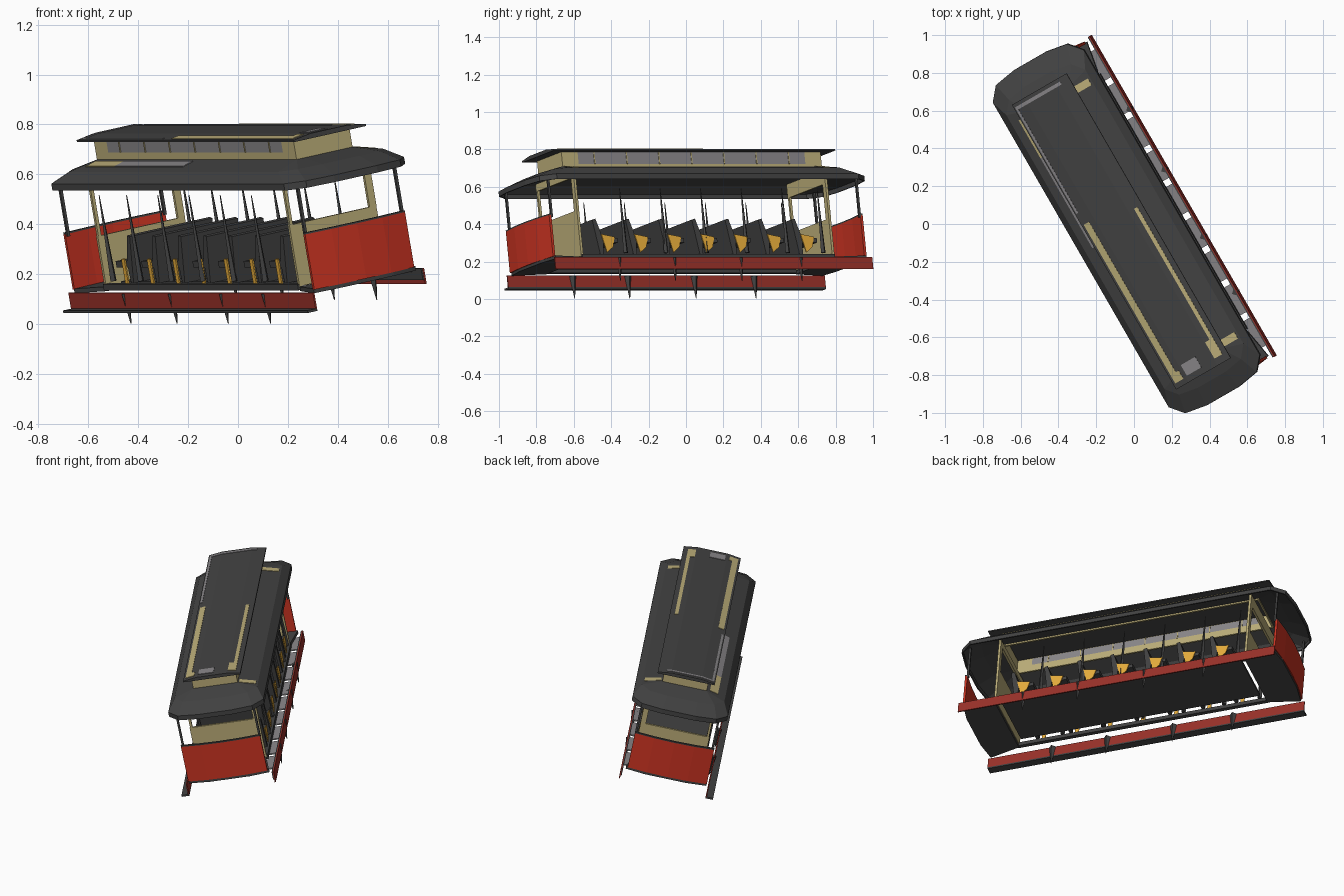
import bpy, bmesh
from math import radians
from mathutils import Matrix, Vector

if "Cube" in bpy.data.objects:
    bpy.data.objects.remove(bpy.data.objects["Cube"])

# Whole car is turned and leans to one side
PLACE = (Matrix.Translation((0.06, 0.034, 0.0134))
         @ Matrix.Rotation(radians(30), 4, 'Z')
         @ Matrix.Rotation(radians(-11), 4, 'Y'))


def material(name, rgb):
    m = bpy.data.materials.new(name)
    m.use_nodes = True
    m.diffuse_color = (*rgb, 1)
    m.node_tree.nodes["Principled BSDF"].inputs["Base Color"].default_value = (*rgb, 1)
    return m


CHARCOAL = material("charcoal", (0.055, 0.055, 0.055))
RED = material("bright red", (0.6, 0.034, 0.016))
MAROON = material("dark red", (0.32, 0.03, 0.022))
BEIGE = material("beige", (0.5, 0.42, 0.19))
GREY = material("window grey", (0.25, 0.24, 0.25))
GOLD = material("golden wood", (0.8, 0.42, 0.045))


def finish(name, bm, mat):
    bmesh.ops.recalc_face_normals(bm, faces=bm.faces)
    bm.transform(PLACE)
    mesh = bpy.data.meshes.new(name)
    bm.to_mesh(mesh)
    bm.free()
    mesh.materials.append(mat)
    ob = bpy.data.objects.new(name, mesh)
    bpy.context.collection.objects.link(ob)
    return ob


def prism(name, pts, axis, lo, hi, mat):
    """Extrude a flat outline along one axis."""
    place = {'X': lambda p, t: (t, p[0], p[1]),
             'Y': lambda p, t: (p[0], t, p[1]),
             'Z': lambda p, t: (p[0], p[1], t)}[axis]
    bm = bmesh.new()
    face = bm.faces.new([bm.verts.new(place(p, lo)) for p in pts])
    ext = bmesh.ops.extrude_face_region(bm, geom=[face])
    move = Vector(place((0, 0), hi - lo))
    bmesh.ops.translate(bm, vec=move,
                        verts=[v for v in ext["geom"] if isinstance(v, bmesh.types.BMVert)])
    return finish(name, bm, mat)


def box(name, x, y, z, mat):
    pts = [(x[0], y[0]), (x[1], y[0]), (x[1], y[1]), (x[0], y[1])]
    return prism(name, pts, 'Z', z[0], z[1], mat)


def spike(name, x, y, base, tip, radius):
    """Thin four-sided taper from base height to tip height."""
    bm = bmesh.new()
    bmesh.ops.create_cone(bm, segments=4, radius1=radius, radius2=0.002, depth=abs(tip - base),
                          cap_ends=True)
    if tip < base:
        bm.transform(Matrix.Scale(-1, 4, (0, 0, 1)))
    bm.transform(Matrix.Translation((x, y, (base + tip) / 2)))
    return finish(name, bm, CHARCOAL)


# Floor, sills and step boards
box("floor", (-0.15, 0.2), (-0.74, 0.74), (0.175, 0.19), CHARCOAL)
for side, s in (("right", 1), ("left", -1)):
    box(side + "_sill", sorted((s * 0.19, s * 0.212)), (-0.78, 0.78), (0.165, 0.19), CHARCOAL)
    box(side + "_step_board", sorted((s * 0.255, s * 0.262)), (-0.98, 0.98), (0.1, 0.165), MAROON)
    for y in (-0.58, -0.24, 0.17, 0.54):
        spike(side + "_step_bracket", s * 0.25, y, 0.16, 0.037, 0.02)
    for y in (-0.5, -0.25, 0, 0.25, 0.5, 0.72):
        spike(side + "_post", s * 0.195, y, 0.2, 0.55, 0.014)
box("left_step_plank", (-0.3, -0.255), (-0.98, 0.98), (0.09, 0.1), CHARCOAL)
box("right_board_backing", (0.249, 0.255), (-0.978, 0.978), (0.118, 0.165), CHARCOAL)
for i in range(-4, 5):
    y = i * 0.205
    box("right_step_tread", (0.205, 0.249), (y - 0.085, y + 0.085), (0.152, 0.16), GREY)

# End platforms, dashes and bulkheads
arc = [(-0.246, 0.968), (-0.13, 0.982), (-0.012, 0.987), (0.11, 0.982), (0.225, 0.968)]
for end, s, sill, header in (("front", -1, 0.43, 0.61), ("back", 1, 0.385, 0.575)):
    outer = [(x, s * y) for x, y in arc]
    inner = [(x, s * (y - 0.014)) for x, y in reversed(arc)]
    prism(end + "_dash", outer + inner, 'Z', 0.175, 0.4, RED)
    prism(end + "_dash_rail", outer + inner, 'Z', 0.4, 0.407, CHARCOAL)
    prism(end + "_platform", [(-0.2, s * 0.77), (0.2, s * 0.77), (0.235, s * 0.96),
                              (0.12, s * 0.98), (-0.12, s * 0.98), (-0.245, s * 0.96)],
          'Z', 0.16, 0.178, CHARCOAL)
    wall = sorted((s * 0.768, s * 0.782))
    box(end + "_bulkhead", (-0.205, 0.205), wall, (0.18, sill), BEIGE)
    box(end + "_bulkhead_header", (-0.205, 0.205), wall, (header, 0.65), BEIGE)
    for x, half in ((-0.195, 0.007), (0.19, 0.016)):
        box(end + "_bulkhead_post", (x - half, x + half), wall, (sill, header), BEIGE)
    for x in (-0.235, 0.22):
        box(end + "_corner_post", (x - 0.006, x + 0.006),
            sorted((s * 0.945, s * 0.957)), (0.39, 0.61), CHARCOAL)

# Benches across the car
bench = [(-0.045, 0.19), (-0.025, 0.19), (-0.02, 0.255), (0.07, 0.255),
         (0.07, 0.28), (-0.02, 0.28), (-0.055, 0.385), (-0.075, 0.38)]
for i in range(-3, 4):
    y = i * 0.205
    prism("bench", [(y + p, z) for p, z in bench], 'X', -0.19, 0.2, CHARCOAL)
    prism("bench_right_end", [(y - 0.005, 0.2), (y + 0.035, 0.23), (y + 0.05, 0.285),
                              (y - 0.03, 0.3)], 'X', 0.2, 0.206, GOLD)
    box("bench_left_end", (-0.196, -0.19), (y - 0.012, y + 0.012), (0.19, 0.29), GOLD)

# Lower roof shell: rings from eave up to the raised centre
quarter = [(0.28, 0.93), (0.22, 1.0), (0.1, 1.02)]
outline = quarter + [(-x, y) for x, y in reversed(quarter)]
outline += [(-x, -y) for x, y in outline]


def clamp(v, limit):
    return max(-limit, min(limit, v))


rings = [[(x, y, 0.586) for x, y in outline],
         [(x, y, 0.612) for x, y in outline],
         [(x * 0.87, y * 0.9, 0.652) for x, y in outline],
         [(clamp(x, 0.13), clamp(y, 0.8), 0.68) for x, y in outline]]
bm = bmesh.new()
loops = [[bm.verts.new(p) for p in ring] for ring in rings]
for a, b in zip(loops, loops[1:]):
    for i in range(len(a)):
        j = (i + 1) % len(a)
        bm.faces.new((a[i], a[j], b[j], b[i]))
bmesh.ops.remove_doubles(bm, verts=bm.verts, dist=0.0001)
roof = finish("lower_roof", bm, CHARCOAL)
shell = roof.modifiers.new("thickness", 'SOLIDIFY')
shell.thickness = 0.008
shell.offset = 0

# Raised centre with window sides and beige ends
for s, rail in ((-1, 0.712), (1, 0.697)):
    x = sorted((s * 0.122, s * 0.132))
    box("clerestory_windows", x, (-0.7, 0.7), (rail, 0.76), GREY)
    box("clerestory_lower_rail", x, (-0.8, 0.8), (0.665, rail), BEIGE)
    box("clerestory_upper_rail", x, (-0.8, 0.8), (0.76, 0.768), BEIGE)
    for t in (-1, 1):
        box("clerestory_corner", x, sorted((t * 0.7, t * 0.8)), (rail, 0.76), BEIGE)
    for i in range(-3, 4):
        box("clerestory_mullion", sorted((s * 0.12, s * 0.135)),
            (i * 0.2 - 0.003, i * 0.2 + 0.003), (rail, 0.76), BEIGE)
    box("clerestory_end", (-0.13, 0.13), sorted((s * 0.79, s * 0.8)), (0.665, 0.77), BEIGE)

# Upper roof
top = [(-0.17, 0.762), (0.17, 0.762), (0.17, 0.77), (0.09, 0.782), (-0.09, 0.782), (-0.17, 0.77)]
prism("upper_roof", top, 'Y', -0.87, 0.87, CHARCOAL)


def upper_height(x):
    return 0.782 - max(0, abs(x) - 0.09) * 0.15


def lower_height(x):
    return 0.68 - (abs(x) - 0.13) * 0.25 + 0.004


def roof_plate(name, height, x, y, mat):
    """Thin painted plate that follows the roof slope."""
    low = [(v, height(v) - 0.003) for v in x]
    high = [(v, height(v) + 0.003) for v in reversed(x)]
    prism(name, low + high, 'Y', y[0], y[1], mat)


# Painted strips and patches on both roofs
roof_plate("left_roof_strip", upper_height, (-0.157, -0.123), (-0.84, 0.13), BEIGE)
roof_plate("left_strip_end", upper_height, (-0.123, -0.105), (-0.84, -0.79), BEIGE)
roof_plate("right_roof_strip", upper_height, (0.122, 0.142), (-0.83, 0.07), BEIGE)
roof_plate("right_strip_end", upper_height, (0.095, 0.122), (-0.83, -0.73), BEIGE)
roof_plate("front_roof_patch", upper_height, (-0.08, 0.01), (-0.835, -0.77), GREY)
roof_plate("left_edge_strip", upper_height, (-0.162, -0.15), (0.2, 0.85), GREY)
roof_plate("back_edge_strip", upper_height, (-0.15, -0.09, 0.09, 0.12), (0.832, 0.85), GREY)
roof_plate("left_shoulder_grey", lower_height, (-0.2, -0.15), (0.0, 0.55), GREY)
roof_plate("left_shoulder_beige", lower_height, (-0.2, -0.15), (0.55, 0.78), BEIGE)
for y in (-0.8, 0.75):
    roof_plate("right_shoulder_patch", lower_height, (0.14, 0.235), (y, y + 0.04), BEIGE)
